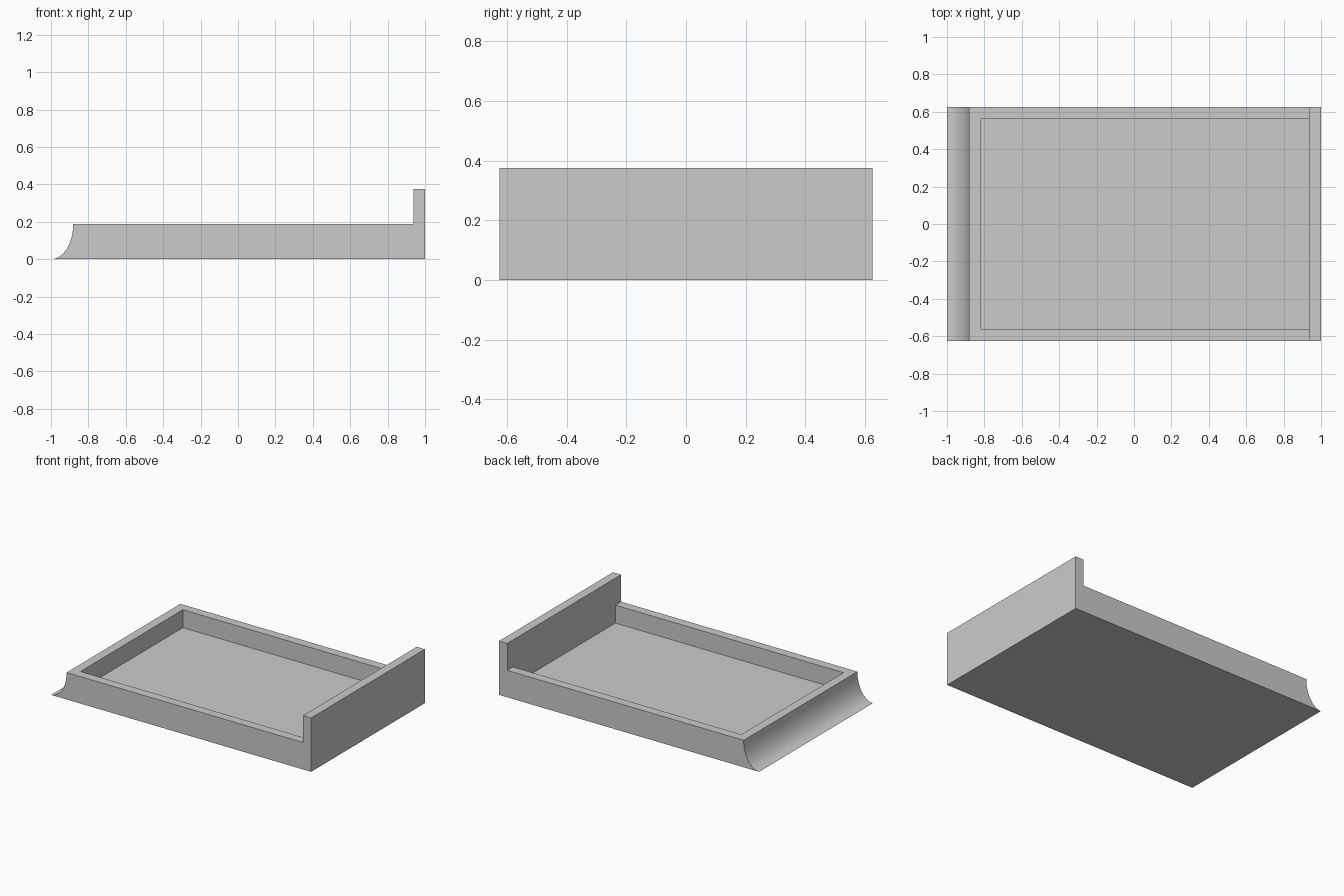
import bpy
import bmesh
from math import sin, cos, pi, radians
from mathutils import Matrix, Vector

default = bpy.data.objects.get("Cube")
if default:
    bpy.data.objects.remove(default, do_unlink=True)

HALF_X, HALF_Y = 1.0, 0.625
RIM_Z, BOARD_Z, FLOOR_Z = 0.1875, 0.375, 0.0625
WALL = 0.0625
FLARE = 0.119
CURVE_STEPS = 16

grey = bpy.data.materials.new("plain grey")
grey.use_nodes = True
colour = (0.6, 0.6, 0.6, 1)
grey.diffuse_color = colour
grey.node_tree.nodes["Principled BSDF"].inputs["Base Color"].default_value = colour


def make_object(name, bm):
    bmesh.ops.recalc_face_normals(bm, faces=bm.faces)
    mesh = bpy.data.meshes.new(name)
    bm.to_mesh(mesh)
    bm.free()
    mesh.materials.append(grey)
    obj = bpy.data.objects.new(name, mesh)
    bpy.context.collection.objects.link(obj)
    return obj


# Side profile: concave flare at one end, raised end board at the other
profile = [(HALF_X, 0), (HALF_X, BOARD_Z), (HALF_X - WALL, BOARD_Z), (HALF_X - WALL, RIM_Z)]
for i in range(CURVE_STEPS + 1):
    a = pi / 2 * i / CURVE_STEPS
    profile.append((-HALF_X + FLARE * cos(a), RIM_Z * (1 - sin(a))))

bm = bmesh.new()
side = bm.faces.new([bm.verts.new((x, -HALF_Y, z)) for x, z in profile])
swept = bmesh.ops.extrude_face_region(bm, geom=[side])
bmesh.ops.translate(bm, vec=(0, 2 * HALF_Y, 0),
                    verts=[v for v in swept["geom"] if isinstance(v, bmesh.types.BMVert)])
tray = make_object("tray", bm)

# Rectangular pocket, flush with the inner face of the end board
low = Vector((-HALF_X + FLARE + WALL, -HALF_Y + WALL, FLOOR_Z))
high = Vector((HALF_X - WALL, HALF_Y - WALL, BOARD_Z - WALL))
bm = bmesh.new()
bmesh.ops.create_cube(bm, size=1, matrix=Matrix.Translation((low + high) / 2)
                      @ Matrix.Diagonal((*(high - low), 1)))
cutter = make_object("pocket_cutter", bm)
cutter.hide_render = True

cut = tray.modifiers.new("pocket", 'BOOLEAN')
cut.operation = 'DIFFERENCE'
cut.solver = 'EXACT'
cut.object = cutter
bpy.ops.object.select_all(action='DESELECT')
tray.select_set(True)
bpy.context.view_layer.objects.active = tray
bpy.ops.object.modifier_apply(modifier=cut.name)
bpy.data.objects.remove(cutter, do_unlink=True)

# Smooth flare, crisp corners
bpy.ops.object.shade_smooth_by_angle(angle=radians(30))
